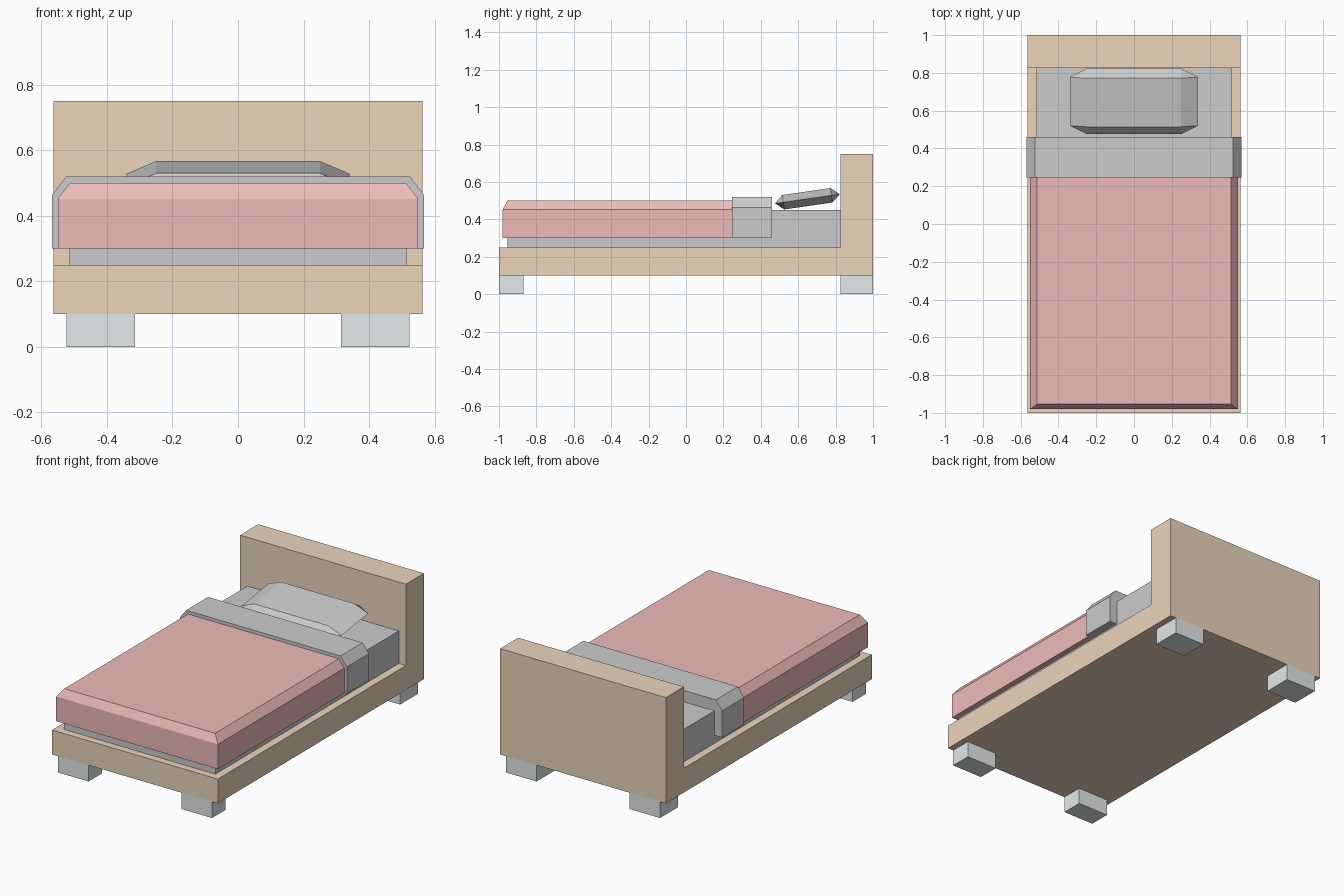
import bpy, bmesh
from math import radians
from mathutils import Matrix

if "Cube" in bpy.data.objects:
    bpy.data.objects.remove(bpy.data.objects["Cube"])


def material(name, rgb):
    mat = bpy.data.materials.new(name)
    mat.diffuse_color = (*rgb, 1)
    mat.use_nodes = True
    mat.node_tree.nodes["Principled BSDF"].inputs["Base Color"].default_value = mat.diffuse_color
    return mat


def make(name, verts, faces, mat=None):
    mesh = bpy.data.meshes.new(name)
    mesh.from_pydata(verts, [], faces)
    bm = bmesh.new()
    bm.from_mesh(mesh)
    if not faces:
        hull = bmesh.ops.convex_hull(bm, input=bm.verts)
        bmesh.ops.dissolve_limit(bm, angle_limit=radians(1), verts=bm.verts, edges=bm.edges)
    bmesh.ops.recalc_face_normals(bm, faces=bm.faces)
    bm.to_mesh(mesh)
    bm.free()
    obj = bpy.data.objects.new(name, mesh)
    bpy.context.collection.objects.link(obj)
    if mat:
        mesh.materials.append(mat)
    return obj


def loft(name, rings, mat=None):
    """Stack rectangles (x0, x1, y0, y1, z) into a closed solid."""
    verts = []
    for x0, x1, y0, y1, z in rings:
        verts += [(x0, y0, z), (x1, y0, z), (x1, y1, z), (x0, y1, z)]
    faces = [(0, 3, 2, 1), tuple(range(len(verts) - 4, len(verts)))]
    for r in range(0, len(verts) - 4, 4):
        for i in range(4):
            j = (i + 1) % 4
            faces.append((r + i, r + j, r + j + 4, r + i + 4))
    return make(name, verts, faces, mat)


wood = material("wood", (0.83, 0.66, 0.50))
red = material("red_fabric", (0.85, 0.50, 0.48))
metal = material("pale_metal", (0.76, 0.81, 0.82))

# Frame: L-shaped side profile swept across the width
profile = [(-1, 0.10), (1, 0.10), (1, 0.75), (0.825, 0.75), (0.825, 0.25), (-1, 0.25)]
n = len(profile)
frame_verts = [(x, y, z) for x in (-0.563, 0.563) for y, z in profile]
frame_faces = [tuple(range(n)), tuple(range(n, 2 * n))]
frame_faces += [(i, (i + 1) % n, (i + 1) % n + n, i + n) for i in range(n)]
make("bed_frame", frame_verts, frame_faces, wood)

# Legs
for side, x0, x1 in (("left", -0.524, -0.315), ("right", 0.315, 0.524)):
    for end, y0, y1 in (("front", -1, -0.868), ("back", 0.825, 1)):
        loft(f"{end}_{side}_leg", [(x0, x1, y0, y1, 0), (x0, x1, y0, y1, 0.10)], metal)

# Mattress
loft("mattress", [(-0.515, 0.515, -0.955, 0.825, z) for z in (0.25, 0.45)])

# Blanket, chamfered at the sides and foot
loft("blanket", [(-0.55, 0.55, -0.98, 0.246, 0.30),
                 (-0.55, 0.55, -0.98, 0.246, 0.452),
                 (-0.513, 0.513, -0.954, 0.246, 0.50)], red)

# Folded sheet band, chamfered at the sides
loft("folded_sheet", [(-0.568, 0.568, 0.246, 0.46, 0.30),
                      (-0.568, 0.568, 0.246, 0.46, 0.464),
                      (-0.525, 0.525, 0.246, 0.46, 0.52)])

# Pillow: flat top and bottom with pointed rims, tilted against the headboard
points = []
for sx in (-1, 1):
    for sy in (-1, 1):
        points += [(0.25 * sx, 0.13 * sy, z) for z in (-0.039, 0.039)]
        points += [(0.25 * sx, 0.175 * sy, 0), (0.34 * sx, 0.13 * sy, 0)]
pillow = make("pillow", points, [])
pillow.matrix_world = Matrix.Translation((0, 0.649, 0.51)) @ Matrix.Rotation(radians(8.2), 4, 'X')
